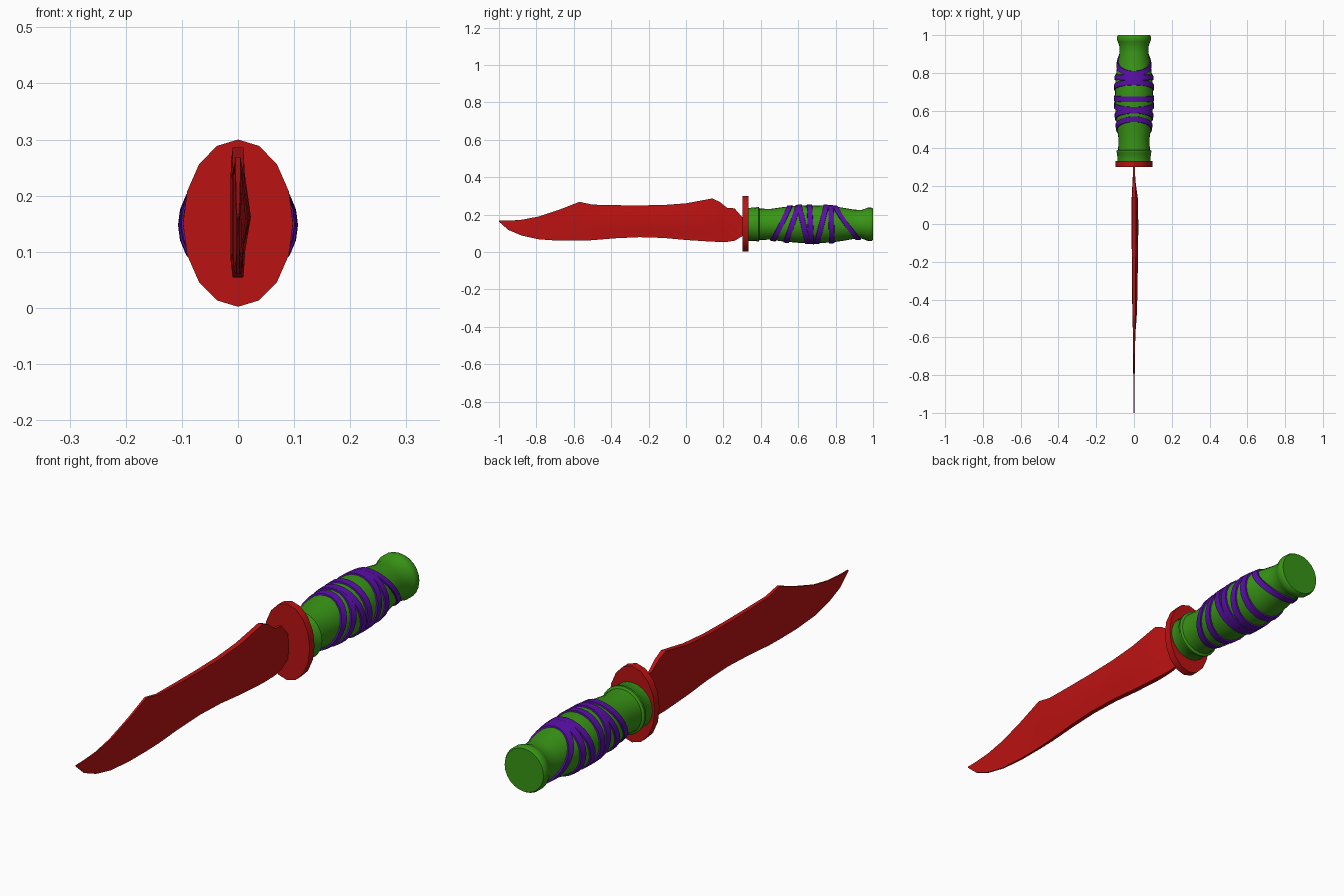
import bpy, bmesh, math
from math import sin, cos, pi, radians

if "Cube" in bpy.data.objects:
    bpy.data.objects.remove(bpy.data.objects["Cube"])

CZ = 0.148  # height of the handle axis


def material(name, rgb):
    m = bpy.data.materials.new(name)
    m.diffuse_color = (*rgb, 1)
    m.use_nodes = True
    m.node_tree.nodes["Principled BSDF"].inputs["Base Color"].default_value = m.diffuse_color
    return m


red = material("red", (0.5, 0.006, 0.006))
green = material("green", (0.04, 0.3, 0.008))
purple = material("purple", (0.1, 0.005, 0.38))


def loft(name, rings, mat, angle, closed=False):
    """Skin a series of equal-length rings; cap the ends unless closed."""
    bm = bmesh.new()
    rows = [[bm.verts.new(p) for p in r] for r in rings]
    n = len(rows[0])
    pairs = list(zip(rows, rows[1:])) + ([(rows[-1], rows[0])] if closed else [])
    for a, b in pairs:
        for i in range(n):
            j = (i + 1) % n
            bm.faces.new((a[i], a[j], b[j], b[i]))
    if not closed:
        bm.faces.new(rows[0])
        bm.faces.new(rows[-1])
    bmesh.ops.recalc_face_normals(bm, faces=bm.faces)
    me = bpy.data.meshes.new(name)
    bm.to_mesh(me)
    bm.free()
    ob = bpy.data.objects.new(name, me)
    bpy.context.collection.objects.link(ob)
    me.materials.append(mat)
    bpy.ops.object.select_all(action='DESELECT')
    ob.select_set(True)
    bpy.context.view_layer.objects.active = ob
    bpy.ops.object.shade_smooth_by_angle(angle=radians(angle))
    return ob


def ellipse(y, rx, rz, n, cz=CZ):
    return [(rx * sin(2 * pi * i / n), y, cz + rz * cos(2 * pi * i / n)) for i in range(n)]


# Blade: y, spine z, edge z, half thickness, ridge on the right face
stations = [
    (-1.0, .167, .162, .002, 0), (-.95, .167, .118, .003, 0),
    (-.88, .172, .088, .003, 0), (-.79, .189, .068, .004, 0),
    (-.68, .225, .060, .005, 0), (-.57, .268, .060, .006, .002),
    (-.50, .253, .063, .008, .006), (-.38, .250, .073, .010, .008),
    (-.25, .249, .079, .011, .009), (-.12, .251, .075, .012, .010),
    (0.0, .260, .064, .013, .010), (.14, .286, .055, .012, .008),
    (.18, .268, .054, .010, .004), (.22, .236, .054, .008, .001),
    (.26, .233, .060, .006, 0), (.31, .175, .090, .005, 0)]
blade = []
for y, top, bot, t, ridge in stations:
    def z(f):
        return bot + (top - bot) * f
    blade.append([(-t * .8, y, top), (-t, y, z(.9)), (-t, y, z(.1)), (-t * .8, y, bot),
                  (t * .8, y, bot), (t, y, z(.2)), (t + ridge, y, z(.5)),
                  (t, y, z(.8)), (t * .8, y, top)])
loft("blade", blade, red, 30)

# Oval guard
loft("guard", [ellipse(y, .098, .149, 16, .151) for y in (.303, .333)], red, 30)

# Turned grip with collar and pommel: y, radius
grip = [(.33, .088), (.375, .089), (.38, .093), (.388, .093), (.393, .084), (.45, .082),
        (.52, .092), (.60, .099), (.68, .101), (.77, .098), (.83, .090), (.90, .078),
        (.94, .077), (.965, .086), (.972, .089), (.992, .089), (1.0, .084)]
loft("grip", [ellipse(y, r, r, 24) for y, r in grip], green, 40)


def grip_radius(y):
    for (y0, r0), (y1, r1) in zip(grip, grip[1:]):
        if y <= y1:
            return r0 + (r1 - r0) * (y - y0) / (y1 - y0)


# Cord wraps: tilted bands hugging the grip, given as y at top and y at bottom
wraps = [(.555, .465), (.60, .535), (.605, .65), (.66, .67),
         (.75, .70), (.775, .78), (.795, .92)]
for k, (yt, yb) in enumerate(wraps):
    rings = []
    for i in range(24):
        a = 2 * pi * i / 24
        y = (yt + yb) / 2 + (yt - yb) / 2 * cos(a)
        ring = []
        for dy, dr in ((-.016, -.006), (-.014, .006), (.014, .006), (.016, -.006)):
            r = grip_radius(y + dy) + dr
            ring.append((r * sin(a), y + dy, CZ + r * cos(a)))
        rings.append(ring)
    loft(f"cord_wrap_{k + 1}", rings, purple, 40, closed=True)
